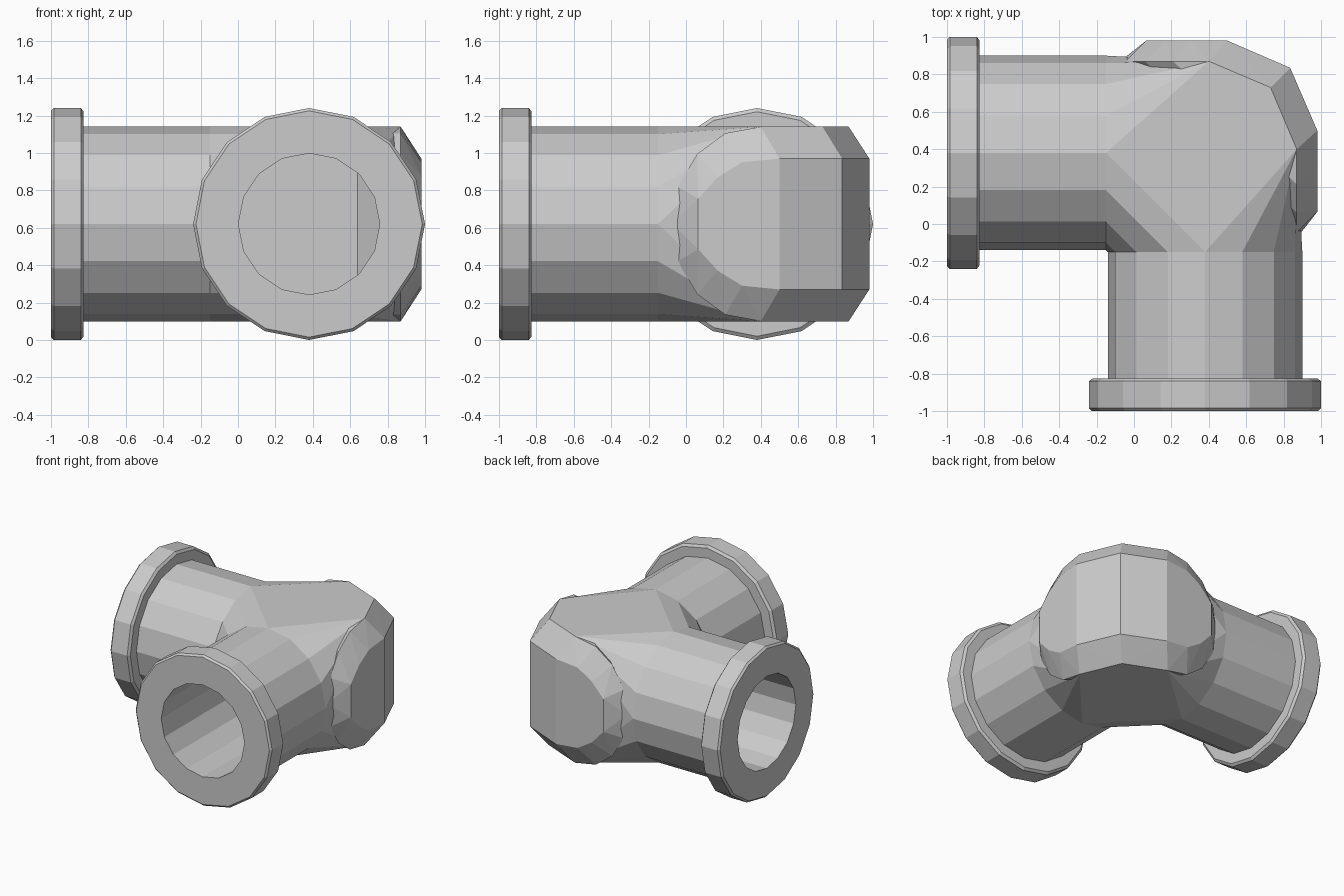
import bpy, bmesh
from math import sin, cos, pi
from mathutils import Vector

if "Cube" in bpy.data.objects:
    bpy.data.objects.remove(bpy.data.objects["Cube"])

C, Z, N = 0.38, 0.62, 16      # axis offset, axis height, sides


def pt(along, across, dz, swap):
    """Point of the arm along x, or of its mirror image along y."""
    return Vector((across, along, Z + dz) if swap else (along, across, Z + dz))


def ring(bm, along, r, swap):
    return [bm.verts.new(pt(along, C + r * sin(2 * pi * i / N), r * cos(2 * pi * i / N), swap))
            for i in range(N)]


def bridge(bm, a, b):
    for i in range(N):
        j = (i + 1) % N
        bm.faces.new((a[i], a[j], b[j], b[i]))


def finish(bm, name):
    bmesh.ops.dissolve_limit(bm, angle_limit=0.005, verts=bm.verts, edges=bm.edges)
    bmesh.ops.recalc_face_normals(bm, faces=bm.faces)
    me = bpy.data.meshes.new(name)
    bm.to_mesh(me)
    bm.free()
    ob = bpy.data.objects.new(name, me)
    bpy.context.collection.objects.link(ob)
    return ob


def clean_hull(bm):
    res = bmesh.ops.convex_hull(bm, input=bm.verts)
    loose = [v for v in bm.verts if not v.link_faces]
    bmesh.ops.delete(bm, geom=loose, context='VERTS')


# Elbow: hull between both arm mouths, then tube and flange on each mouth
bm = bmesh.new()
mouths = [ring(bm, -0.15, 0.52, s) for s in (False, True)]
for s in (False, True):
    for dz in (-0.52, 0.52):
        bm.verts.new(pt(0.87, 0.4, dz, s))
clean_hull(bm)
caps = [f for f in bm.faces if any(all(v in m for v in f.verts) for m in map(set, mouths))]
bmesh.ops.delete(bm, geom=caps, context='FACES')
for s, last in zip((False, True), mouths):
    for along, r in ((-0.825, 0.52), (-0.825, 0.60), (-0.84, 0.62), (-0.985, 0.62), (-1.0, 0.605)):
        new = ring(bm, along, r, s)
        bridge(bm, last, new)
        last = new
    bm.faces.new(last)
elbow = finish(bm, "pipe_elbow")

# Raised chamfered back of the bend
bm = bmesh.new()
base = ((-0.075, 0), (-0.045, 0.2), (0.06, 0.375), (0.21, 0.485), (0.4, 0.52))
face = ((0.065, 0.135), (0.17, 0.25), (0.3, 0.33), (0.5, 0.35))
for sign in (-1, 1):
    for s in (False, True):
        for along, pts in ((0.87, base), (0.98, face)):
            for across, dz in pts:
                bm.verts.new(pt(along, across, sign * dz, s))
    bm.verts.new((0.73, 0.73, Z + sign * 0.52))
    bm.verts.new((0.835, 0.835, Z + sign * 0.35))
bmesh.ops.remove_doubles(bm, verts=bm.verts, dist=0.0001)
clean_hull(bm)
helpers = [(finish(bm, "back_bulge"), 'UNION')]

# Bores, with the far inner corner cut at 45 degrees
for s in (False, True):
    bm = bmesh.new()
    a, b = ring(bm, -1.1, 0.378, s), ring(bm, 0.86, 0.378, s)
    bridge(bm, a, b)
    bm.faces.new(a)
    bm.faces.new(b)
    bmesh.ops.bisect_plane(bm, geom=bm.verts[:] + bm.edges[:] + bm.faces[:],
                           plane_co=(0.75, 0.75, 0), plane_no=(1, 1, 0), clear_outer=True)
    bmesh.ops.holes_fill(bm, edges=[e for e in bm.edges if e.is_boundary])
    helpers.append((finish(bm, "bore_cutter"), 'DIFFERENCE'))

# Combine everything into the one elbow mesh
for ob, op in helpers:
    ob.hide_render = True
    mod = elbow.modifiers.new(ob.name, 'BOOLEAN')
    mod.object, mod.operation, mod.solver = ob, op, 'EXACT'
dg = bpy.context.evaluated_depsgraph_get()
mesh = bpy.data.meshes.new_from_object(elbow.evaluated_get(dg))
elbow.modifiers.clear()
elbow.data = mesh
for ob, _ in helpers:
    bpy.data.objects.remove(ob)
